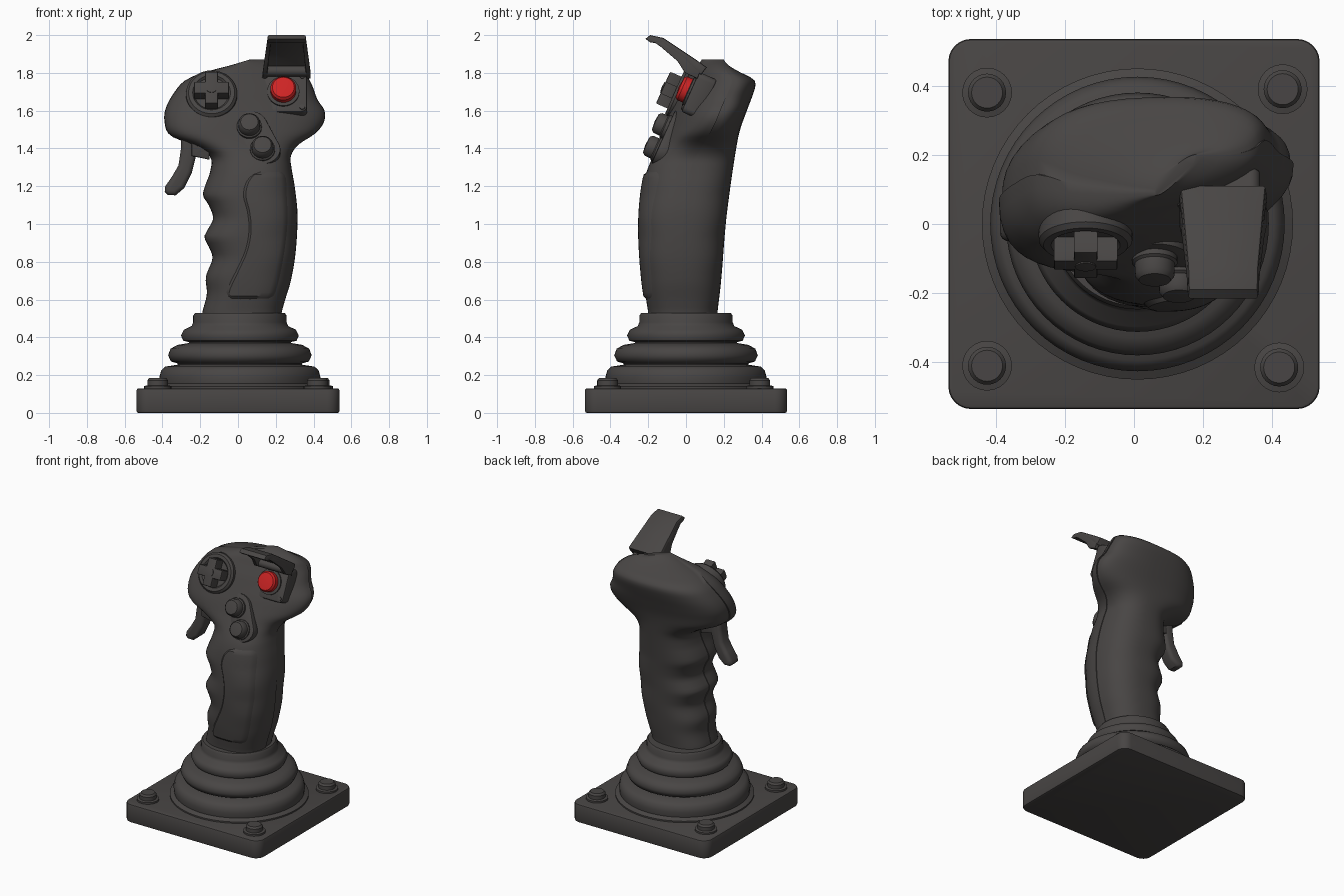
import bpy, bmesh, math
from mathutils import Matrix, Vector

if "Cube" in bpy.data.objects:
    bpy.data.objects.remove(bpy.data.objects["Cube"])


def material(name, rgb):
    m = bpy.data.materials.new(name)
    m.diffuse_color = (*rgb, 1)
    m.use_nodes = True
    m.node_tree.nodes["Principled BSDF"].inputs["Base Color"].default_value = m.diffuse_color
    return m


GREY = material("dark_grey", (0.065, 0.060, 0.058))
RED = material("red", (0.62, 0.018, 0.018))


def finish(name, bm, mat=GREY, matrix=Matrix(), angle=35):
    bmesh.ops.recalc_face_normals(bm, faces=bm.faces[:])
    bm.transform(matrix)
    me = bpy.data.meshes.new(name)
    bm.to_mesh(me)
    bm.free()
    me.materials.append(mat)
    ob = bpy.data.objects.new(name, me)
    bpy.context.collection.objects.link(ob)
    bpy.ops.object.select_all(action='DESELECT')
    ob.select_set(True)
    bpy.context.view_layer.objects.active = ob
    bpy.ops.object.shade_smooth_by_angle(angle=math.radians(angle))
    return ob


def lathe(name, profile, matrix=Matrix(), mat=GREY, seg=32, angle=35):
    bm = bmesh.new()
    rings = []
    for r, z in profile:
        if r == 0:
            rings.append([bm.verts.new((0, 0, z))])
        else:
            rings.append([bm.verts.new((r * math.cos(2 * math.pi * i / seg),
                                        r * math.sin(2 * math.pi * i / seg), z)) for i in range(seg)])
    for a, b in zip(rings, rings[1:]):
        for i in range(seg):
            j = (i + 1) % seg
            if len(b) == 1:
                bm.faces.new((a[i], a[j], b[0]))
            else:
                bm.faces.new((a[i], a[j], b[j], b[i]))
    bm.faces.new(rings[0])
    return finish(name, bm, mat, matrix, angle)


def extrude(name, outline, w0, w1, bevel=0.0, seg=2, matrix=Matrix(), mat=GREY):
    bm = bmesh.new()
    lo = [bm.verts.new((u, v, w0)) for u, v in outline]
    hi = [bm.verts.new((u, v, w1)) for u, v in outline]
    caps = [bm.faces.new(lo), bm.faces.new(hi)]
    for i in range(len(lo)):
        j = (i + 1) % len(lo)
        bm.faces.new((lo[i], lo[j], hi[j], hi[i]))
    bmesh.ops.recalc_face_normals(bm, faces=bm.faces[:])
    if bevel:
        edges = [e for f in caps for e in f.edges]
        bmesh.ops.bevel(bm, geom=edges, offset=bevel, segments=seg, profile=0.5,
                        affect='EDGES', clamp_overlap=True)
    return finish(name, bm, mat, matrix)


def rounded_rect(hx, hy, r, n=6):
    pts = []
    for k, (sx, sy) in enumerate(((1, 1), (-1, 1), (-1, -1), (1, -1))):
        for i in range(n + 1):
            a = math.pi / 2 * (k + i / n)
            pts.append((sx * (hx - r) + r * math.cos(a), sy * (hy - r) + r * math.sin(a)))
    return pts


def curve(points, z):
    """Smooth value at height z through (height, value) points."""
    if z <= points[0][0]:
        return points[0][1]
    if z >= points[-1][0]:
        return points[-1][1]
    i = max(k for k in range(len(points) - 1) if points[k][0] <= z)

    def slope(k):
        a, b = points[max(k - 1, 0)], points[min(k + 1, len(points) - 1)]
        return (b[1] - a[1]) / (b[0] - a[0])
    (z0, p0), (z1, p1) = points[i], points[i + 1]
    h = z1 - z0
    t = (z - z0) / h
    return ((2 * t**3 - 3 * t**2 + 1) * p0 + (t**3 - 2 * t**2 + t) * h * slope(i)
            + (3 * t**2 - 2 * t**3) * p1 + (t**3 - t**2) * h * slope(i + 1))


# Grip and head outline: left with finger ridges, right, front, back
LEFT = [(.53, -.19), (.63, -.165), (.72, -.17), (.82, -.135), (.88, -.155), (.93, -.178), (.97, -.16),
        (1.03, -.132), (1.1, -.155), (1.15, -.185), (1.2, -.175), (1.28, -.147), (1.36, -.15), (1.42, -.25),
        (1.47, -.36), (1.55, -.39), (1.62, -.38), (1.7, -.335), (1.76, -.28), (1.8, -.19), (1.84, -.04), (1.87, .06)]
RIGHT = [(.53, .23), (.6, .25), (.7, .28), (.85, .305), (1.05, .315), (1.2, .30), (1.3, .283), (1.36, .28),
         (1.42, .32), (1.48, .41), (1.54, .455), (1.6, .458), (1.66, .42), (1.74, .39), (1.8, .35), (1.84, .28), (1.87, .18)]
FRONT = [(.53, -.2), (.7, -.225), (.9, -.24), (1.05, -.24), (1.2, -.225), (1.3, -.2), (1.4, -.15), (1.5, -.105),
         (1.6, -.06), (1.7, -.015), (1.8, .05), (1.84, .09), (1.87, .12)]
BACK = [(.53, .17), (.7, .19), (1, .215), (1.2, .24), (1.4, .27), (1.5, .29), (1.6, .325), (1.7, .362),
        (1.74, .37), (1.77, .355), (1.8, .29), (1.84, .21), (1.87, .17)]
POWER = 2.5


def section(z):
    l, r, f, b = (curve(c, z) for c in (LEFT, RIGHT, FRONT, BACK))
    t = min(max((z - 1.3) / 0.25, 0), 1)
    return (l + r) / 2, (r - l) / 2, (f + b) / 2, (b - f) / 2, t * t * (3 - 2 * t)


def shell_point(z, xn, yn):
    cx, a, cy, b, w = section(z)
    return Vector((cx + a * xn, cy + b * yn * (1 - .2 * w * xn) + .05 * w * xn, z))


def front_y(x, z):
    cx, a, *_ = section(z)
    xn = max(-1, min(1, (x - cx) / a))
    return shell_point(z, xn, -(1 - abs(xn) ** POWER) ** (1 / POWER)).y


# Handle: lofted sections, the rear shell slightly inset to form the seam
bm = bmesh.new()
rings = []
heights = [.5 + .02 * i for i in range(65)] + [1.79, 1.8, 1.81, 1.82, 1.83, 1.84, 1.85, 1.86, 1.866, 1.87]
for z in heights:
    ring = []
    for half, scale in ((1, 1.0), (0, .98)):
        for i in range(25):
            t = math.pi * (half + i / 24)
            c, s = math.cos(t), math.sin(t)
            xn = math.copysign(abs(c) ** (2 / POWER), c)
            yn = math.copysign(abs(s) ** (2 / POWER), s) if 0 < i < 24 else 0
            ring.append(bm.verts.new(shell_point(z, xn * scale, yn * scale)))
    rings.append(ring)
for a, b in zip(rings, rings[1:]):
    for i in range(len(a)):
        j = (i + 1) % len(a)
        bm.faces.new((a[i], a[j], b[j], b[i]))
bm.faces.new(rings[0])
bm.faces.new(rings[-1])
finish("handle", bm, angle=40)

# Raised palm panel that follows the handle
PL = [(.6, -.03), (.63, -.065), (.68, -.05), (.76, -.01), (.86, .035), (.97, .055), (1.07, .045), (1.15, .025),
      (1.22, .04), (1.26, .075), (1.28, .12)]
PR = [(.6, .17), (.63, .2), (.8, .24), (1.0, .265), (1.15, .262), (1.25, .255), (1.28, .23)]
bm = bmesh.new()
rows = []
N, M = 36, 14
for i in range(N + 1):
    z = .6 + .68 * i / N
    l, r = curve(PL, z), curve(PR, z)
    rows.append([])
    for j in range(M + 1):
        x = l + (r - l) * j / M
        rim = i in (0, N) or j in (0, M)
        rows[-1].append(bm.verts.new((x, front_y(x, z) + (.004 if rim else -.012), z)))
for a, b in zip(rows, rows[1:]):
    for j in range(M):
        bm.faces.new((a[j], a[j + 1], b[j + 1], b[j]))
finish("palm_panel", bm)

# Base plate, washers and bolts
extrude("base_plate", rounded_rect(.537, .535, .065), 0, .13, .01)
for x, y in ((-.425, .38), (.43, .39), (-.425, -.41), (.42, -.415)):
    lathe("base_bolt", [(.072, .12), (.072, .142), (.055, .146), (.055, .172), (.045, .185), (0, .185)],
          Matrix.Translation((x, y, 0)), seg=24)

# Ribbed boot
lathe("boot", [(.45, .12), (.45, .14), (.422, .155), (.426, .19), (.417, .225), (.395, .245), (.33, .255),
               (.33, .262), (.365, .272), (.38, .305), (.367, .34), (.33, .36), (.27, .37), (.27, .375),
               (.3, .382), (.312, .41), (.297, .44), (.255, .46), (.247, .48), (.247, .515), (.237, .53), (0, .53)],
      Matrix.Translation((.01, 0, 0)), seg=64, angle=50)


# Controls on the sloped face
def on_face(x, z):
    return Matrix.Translation((x, front_y(x, z), z)) @ Matrix.Rotation(math.radians(66), 4, 'X')


pad = on_face(-.14, 1.69)
lathe("pad_bezel", [(.14, -.1), (.135, .0), (.122, .014), (.1, .014), (.09, .002), (0, .002)], pad, seg=40)
A, B = .092, .034
cross = [(B, A), (-B, A), (-B, B), (-A, B), (-A, -B), (-B, -B), (-B, -A), (B, -A), (B, -B), (A, -B), (A, B), (B, B)]
extrude("direction_pad", cross, 0, .08, .008, matrix=pad)
lathe("pad_hub", [(.03, .07), (.03, .084), (0, .088)], pad, seg=16)

plate = [(.095 * math.cos(a) + (.035 if k else -.035), .085 * math.sin(a) + (-.07 if k else .07))
         for k in (0, 1) for a in [math.radians(30 + 180 * k + 15 * i) for i in range(13)]]
extrude("button_plate", plate, -.05, .012, .006, matrix=on_face(.095, 1.455))
for x, z in ((.06, 1.51), (.13, 1.39)):
    lathe("thumb_button", [(.066, -.02), (.066, .02), (.058, .026), (.057, .06), (.046, .075), (0, .08)], on_face(x, z), seg=28)

# Red button in its square frame
frame = on_face(.24, 1.69)
extrude("button_frame", rounded_rect(.125, .115, .03), -.08, .025, .01, matrix=frame)
lathe("button_collar", [(.085, .02), (.085, .035), (.07, .038), (0, .038)], frame)
lathe("red_button", [(.068, .03), (.068, .07), (.058, .084), (0, .09)], frame, RED)
for sx in (-1, 1):
    for sy in (-1, 1):
        lathe("frame_screw", [(.014, .02), (.014, .032), (0, .034)],
              frame @ Matrix.Translation((sx * .1, sy * .09, 0)), seg=12)

# Open guard: bent lid, side walls and hinge
ACROSS = Matrix(((0, 0, 1, 0), (1, 0, 0, 0), (0, 1, 0, 0), (0, 0, 0, 1)))
lid = [(.11, 1.83), (.06, 1.865), (0, 1.905), (-.12, 1.985), (-.19, 2.0), (-.215, 1.98), (-.19, 1.962),
       (-.12, 1.95), (-.02, 1.878), (.03, 1.835), (.08, 1.79)]
wall = [(.09, 1.84), (0, 1.895), (-.12, 1.97), (-.18, 1.972), (-.13, 1.935), (-.045, 1.862), (-.005, 1.8), (.06, 1.77)]
parts = [extrude("guard_lid", lid, .13, .385, .008, matrix=ACROSS)]
for x in (.13, .36):
    parts.append(extrude("guard_wall", wall, x, x + .025, .004, matrix=ACROSS))
for ob in parts:
    for v in ob.data.vertices:
        k = 1 - .22 * max(0, v.co.z - 1.8) / .2
        v.co.x = .26 + (v.co.x - .26) * k
lathe("guard_hinge", [(.028, .14), (.028, .375), (0, .375)], Matrix.Translation((0, .035, 1.81)) @ ACROSS, seg=16)

# Trigger and its bracket
UPRIGHT = Matrix.Rotation(math.pi / 2, 4, 'X')
trigger = [(-.30, 1.5), (-.302, 1.40), (-.315, 1.31), (-.35, 1.25), (-.385, 1.2), (-.388, 1.17), (-.37, 1.153),
           (-.33, 1.152), (-.285, 1.19), (-.245, 1.27), (-.222, 1.36), (-.215, 1.5)]
extrude("trigger", trigger, -.05, .05, .025, 4, matrix=UPRIGHT)
extrude("trigger_bracket", [(-.245, 1.36), (-.15, 1.34), (-.15, 1.48), (-.245, 1.48)], -.05, .07, .008, matrix=UPRIGHT)
lathe("bracket_screw", [(.02, .06), (.02, .076), (0, .08)], Matrix.Translation((-.195, 0, 1.40)) @ UPRIGHT, seg=16)
